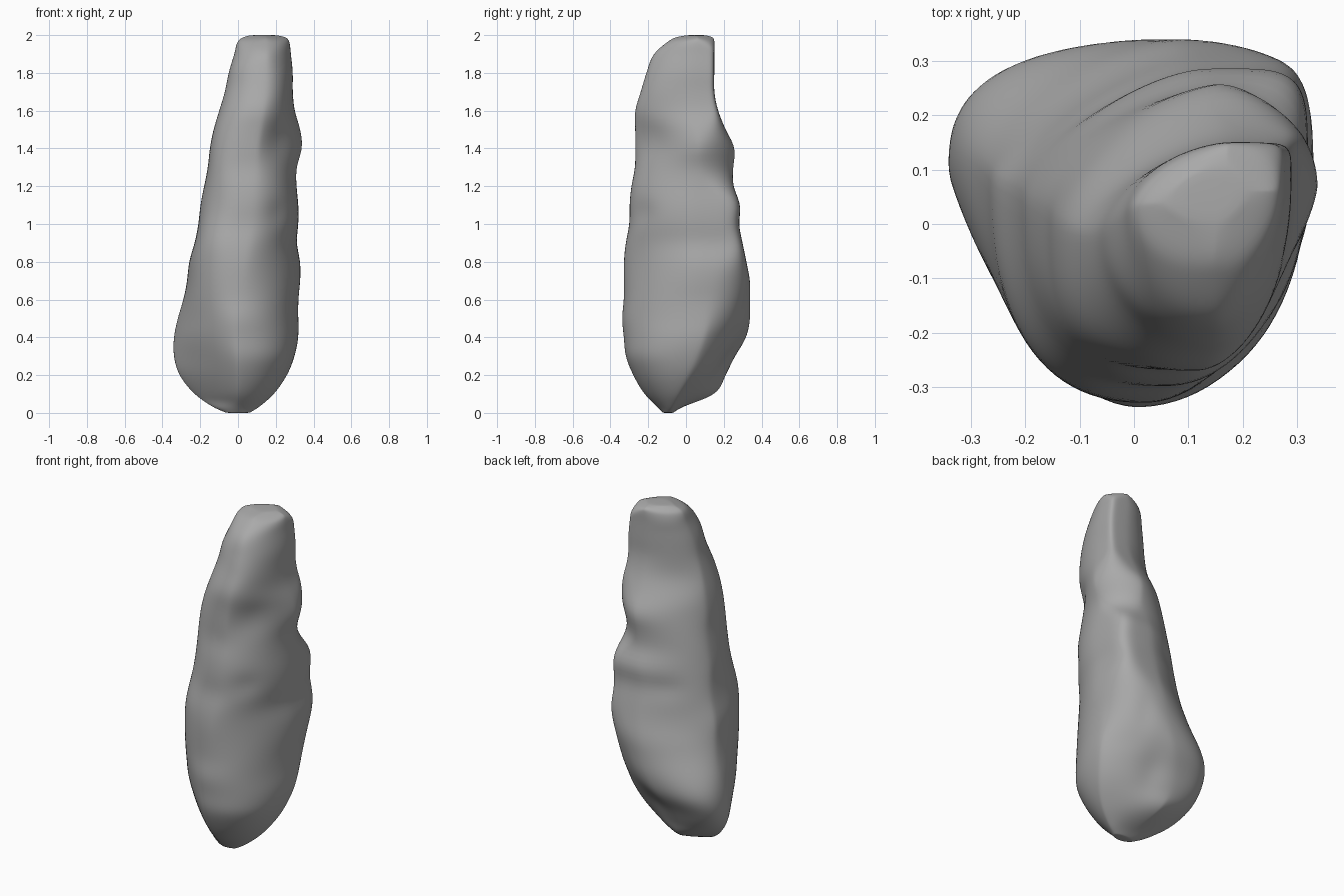
import bpy, bmesh, math
from mathutils import Vector

old = bpy.data.objects.get("Cube")
if old:
    bpy.data.objects.remove(old, do_unlink=True)

# Silhouette rows in hundredths: height, x min, x max, y min, y max
ROWS = [
    (0, -6, 6, -12, -7), (3, -13, 11, -15, -2), (10, -23, 19, -22, 15),
    (20, -31, 26, -28, 21), (30, -34, 30, -32, 26), (40, -34, 32, -33, 32),
    (50, -32, 32, -34, 34), (60, -29, 32, -33, 34), (70, -27, 33, -33, 34),
    (80, -26, 33, -33, 32), (90, -23, 31, -32, 30), (100, -21, 32, -30, 28),
    (110, -20, 32, -30, 29), (120, -18, 31, -29, 25), (130, -16, 31, -27, 25),
    (140, -15, 34, -27, 26), (150, -13, 33, -27, 21), (160, -10, 30, -27, 17),
    (170, -7, 29, -24, 15), (180, -5, 29, -21, 15), (190, -2, 28, -17, 15),
    (197, 0, 27, -9, 15), (199, 3, 25, -5, 14), (200, 7, 20, 1, 10),
]
Z, X0, X1, Y0, Y1 = [[v / 100 for v in col] for col in zip(*ROWS)]

# Reach of the section along each diagonal, as (height, |x| + |y| signed outward)
DIAGONAL = {
    (-1, -1): [(0, .14), (.1, .24), (.25, .33), (.45, .4), (.85, .425), (1.06, .365),
               (1.2, .34), (1.44, .305), (1.58, .26), (1.73, .18), (1.85, .13),
               (1.97, .01), (2, -.1)],
    (1, -1): [(0, .16), (.1, .29), (.21, .39), (.33, .45), (.85, .425), (1.12, .44),
              (1.41, .39), (1.61, .425), (1.85, .367), (1.97, .27), (2, .16)],
    (-1, 1): [(0, -.04), (.06, .16), (.15, .36), (.27, .49), (.42, .54), (.65, .42),
              (.85, .34), (1.12, .277), (1.44, .187), (1.61, .1), (1.85, .07),
              (1.97, .05), (2, -.01)],
    (1, 1): [(0, -.04), (.1, .16), (.27, .34), (.45, .46), (.65, .54), (.82, .58),
             (.97, .55), (1.12, .555), (1.25, .445), (1.43, .48), (1.61, .456),
             (1.9, .42), (1.97, .37), (2, .28)],
}

# How the section's extreme points drift with height
KEYS = [0, .1, .27, .45, .7, 1.4, 1.75, 2]
DRIFT = {
    "left_y": [-.09, .02, .08, .12, .09, 0, -.02, .04],
    "right_y": [-.09, -.04, .04, .1, .09, .07, .07, .06],
    "front_x": [0, 0, 0, 0, .02, .1, .14, .15],
    "back_x": [0, -.06, -.1, 0, .09, .16, .19, .17],
}


def smooth(zs, vs, z):
    """Hermite interpolation of values vs at heights zs."""
    n = len(zs)
    i = max(k for k in range(n - 1) if zs[k] <= z or k == 0)

    def slope(k):
        a, b = max(k - 1, 0), min(k + 1, n - 1)
        return (vs[b] - vs[a]) / (zs[b] - zs[a])

    h = zs[i + 1] - zs[i]
    t = (z - zs[i]) / h
    s = t * t * (3 - 2 * t)
    return (vs[i] * (1 - s) + vs[i + 1] * s
            + h * t * (1 - t) * ((1 - t) * slope(i) - t * slope(i + 1)))


def fullness(a, b, reach):
    """Superellipse power whose quarter with radii a, b has this diagonal reach."""
    reach = min(max(reach, 1.06 * max(a, b)), .9 * (a + b))
    low, high = 1.01, 30
    for _ in range(40):
        q = (low + high) / 2
        if (a ** q + b ** q) ** (1 / q) > reach:
            low = q
        else:
            high = q
    return q / (q - 1)


def section(z, sides):
    """Closed ring of points made of four superellipse quarters."""
    d = {k: smooth(KEYS, v, z) for k, v in DRIFT.items()}
    x0, x1, y0, y1 = (smooth(Z, v, z) for v in (X0, X1, Y0, Y1))
    side = {1: (x1, d["right_y"]), -1: (x0, d["left_y"])}
    end = {1: (d["back_x"], y1), -1: (d["front_x"], y0)}
    power = {}
    for (sx, sy), table in DIAGONAL.items():
        cx, cy = end[sy][0], side[sx][1]
        reach = smooth(*zip(*table), z) - sx * cx - sy * cy
        a = max(abs(side[sx][0] - cx), .01)
        b = max(abs(end[sy][1] - cy), .01)
        power[sx, sy] = fullness(a, b, reach)
    points = []
    for k in range(sides):
        angle = math.tau * (k + .5) / sides
        c, s = math.cos(angle), math.sin(angle)
        sx, sy = (1 if c > 0 else -1), (1 if s > 0 else -1)
        (px, cy), (cx, py) = side[sx], end[sy]
        e = 2 / power[sx, sy]
        points.append(Vector((cx + (px - cx) * abs(c) ** e,
                              cy + (py - cy) * abs(s) ** e, z)))
    return points


# Local dents: centre, radii, depth
DENTS = [
    ((.2, -.22, 1.06), (.08, .08, .05), .015),
    ((.22, -.18, 1.45), (.1, .1, .08), .012),
    ((.05, .18, .3), (.07, .15, .12), .02),
    ((.17, .25, .57), (.04, .08, .1), .015),
    ((-.05, .26, 1.0), (.1, .1, .04), .012),
]


def dented(p, centre):
    push = 0
    for mid, radii, depth in DENTS:
        r = sum(((a - b) / q) ** 2 for a, b, q in zip(p, mid, radii))
        push += depth * math.exp(-r)
    return p + (centre - p).normalized() * push


# Lofted body, with rings crowded towards both ends
SIDES, RINGS = 96, 110
bm = bmesh.new()
rings = []
for i in range(RINGS + 1):
    pts = section(1 - math.cos(math.pi * i / RINGS), SIDES)
    centre = sum(pts, Vector()) / SIDES
    rings.append([bm.verts.new(dented(p, centre)) for p in pts])
for low, high in zip(rings, rings[1:]):
    for k in range(SIDES):
        n = (k + 1) % SIDES
        bm.faces.new((low[k], low[n], high[n], high[k]))
for ring in (rings[0], rings[-1]):
    tip = bm.verts.new(sum((v.co for v in ring), Vector()) / SIDES)
    for k in range(SIDES):
        bm.faces.new((ring[k], ring[(k + 1) % SIDES], tip))

# Soften the loft
for _ in range(5):
    bmesh.ops.smooth_vert(bm, verts=bm.verts, factor=.5,
                          use_axis_x=True, use_axis_y=True, use_axis_z=True)
bmesh.ops.recalc_face_normals(bm, faces=bm.faces)
mesh = bpy.data.meshes.new("ridged_body")
bm.to_mesh(mesh)
bm.free()
body = bpy.data.objects.new("ridged_body", mesh)
bpy.context.collection.objects.link(body)
for poly in mesh.polygons:
    poly.use_smooth = True

# Plain grey material
grey = bpy.data.materials.new("plain_grey")
grey.use_nodes = True
colour = (.4, .4, .4, 1)
grey.diffuse_color = colour
grey.node_tree.nodes["Principled BSDF"].inputs["Base Color"].default_value = colour
mesh.materials.append(grey)
